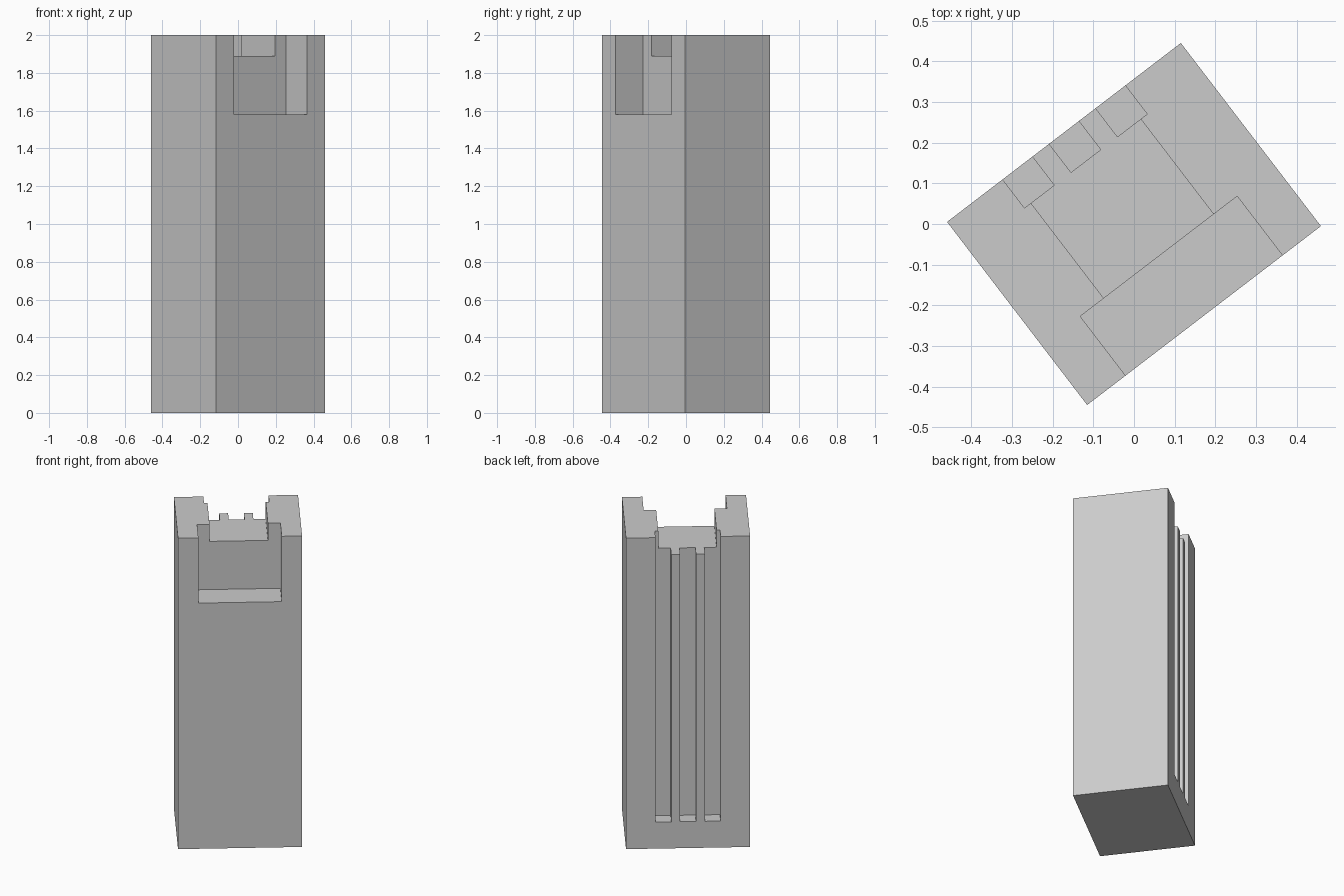
import bpy
import math

default = bpy.data.objects.get("Cube")
if default:
    bpy.data.objects.remove(default, do_unlink=True)

ANGLE = math.atan2(0.44, 0.575)
HALF_WIDTH, HALF_DEPTH, HEIGHT = 0.362, 0.2835, 2.0
OVER = 0.1  # cutters reach this far past the block

grey = bpy.data.materials.new("plain grey")
grey.use_nodes = True
grey.diffuse_color = (0.6, 0.6, 0.6, 1)
grey.node_tree.nodes["Principled BSDF"].inputs["Base Color"].default_value = grey.diffuse_color


def box(name, low, high):
    """Axis-aligned box between two corners."""
    bpy.ops.mesh.primitive_cube_add(size=1)
    obj = bpy.context.object
    obj.name = name
    obj.location = [(a + b) / 2 for a, b in zip(low, high)]
    obj.scale = [b - a for a, b in zip(low, high)]
    bpy.ops.object.transform_apply(location=True, rotation=False, scale=True)
    obj.data.materials.append(grey)
    return obj


# Main block
block = box("block", (-HALF_WIDTH, -HALF_DEPTH, 0), (HALF_WIDTH, HALF_DEPTH, HEIGHT))

front, back, top = -HALF_DEPTH - OVER, HALF_DEPTH + OVER, HEIGHT + OVER

# Wide front pocket and shallow channel across the top
cutters = [
    box("front_pocket_cutter", (-0.243, front, 1.58), (0.243, -0.10, top)),
    box("top_channel_cutter", (-0.17, -0.15, 1.89), (0.17, back, top)),
]

# Three vertical grooves down the back
for x in (-0.144, 0, 0.144):
    cutters.append(box("back_groove_cutter", (x - 0.046, 0.195, 0.17), (x + 0.046, back, top)))

# Cut the openings from the block
for cutter in cutters:
    cutter.hide_render = True
    mod = block.modifiers.new("cut", "BOOLEAN")
    mod.operation = "DIFFERENCE"
    mod.solver = "EXACT"
    mod.object = cutter
    bpy.context.view_layer.objects.active = block
    bpy.ops.object.modifier_apply(modifier=mod.name)
    bpy.data.objects.remove(cutter, do_unlink=True)

# Turn the finished block about the vertical axis
block.rotation_euler.z = ANGLE
